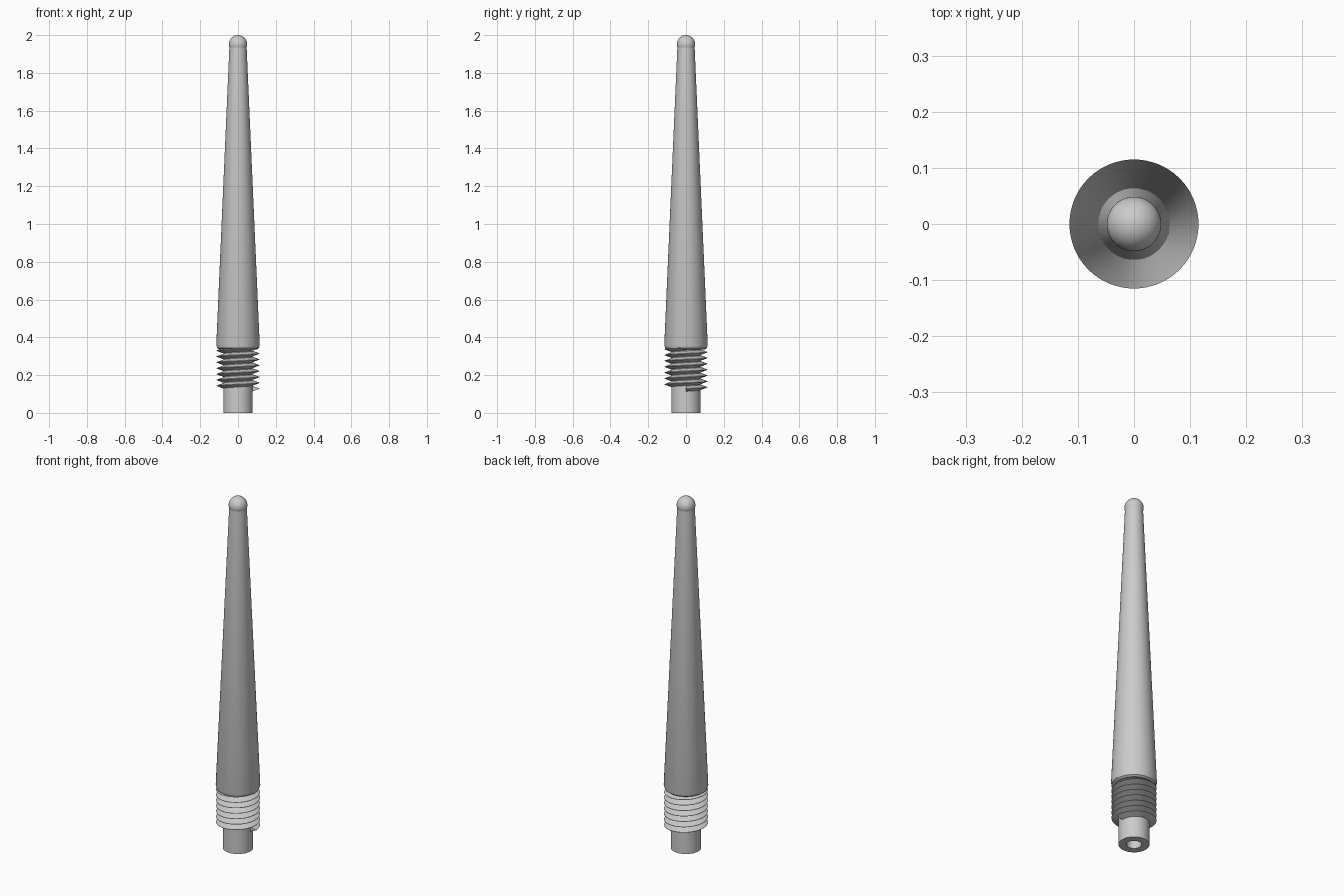
import bpy, math

cube = bpy.data.objects.get("Cube")
if cube:
    bpy.data.objects.remove(cube, do_unlink=True)

# One grey for the whole model
grey = bpy.data.materials.new("plain_grey")
grey.use_nodes = True
colour = (0.6, 0.6, 0.6, 1)
grey.diffuse_color = colour
grey.node_tree.nodes["Principled BSDF"].inputs["Base Color"].default_value = colour


def finish(name, verts, faces, angle=30):
    mesh = bpy.data.meshes.new(name)
    mesh.from_pydata(verts, [], faces)
    mesh.validate()
    mesh.materials.append(grey)
    obj = bpy.data.objects.new(name, mesh)
    bpy.context.collection.objects.link(obj)
    bpy.ops.object.select_all(action='DESELECT')
    obj.select_set(True)
    bpy.context.view_layer.objects.active = obj
    bpy.ops.object.shade_smooth_by_angle(angle=math.radians(angle))
    return obj


def lathe(name, profile, segments=64):
    """Spin (radius, z) points, listed bottom to top on the outside, about z."""
    verts, rings = [], []
    for r, z in profile:
        count = segments if r > 0 else 1
        rings.append([len(verts) + i for i in range(count)])
        for i in range(count):
            a = math.tau * i / segments
            verts.append((r * math.cos(a), r * math.sin(a), z))
    faces = []
    for low, high in zip(rings, rings[1:]):
        for i in range(segments):
            j = i + 1
            face = [low[i % len(low)], low[j % len(low)],
                    high[j % len(high)], high[i % len(high)]]
            faces.append(list(dict.fromkeys(face)))
    return finish(name, verts, faces)


def helix(name, root, crest, start, pitch, turns, steps=64):
    """Right-handed V thread starting on +x."""
    half = pitch * 0.48
    section = ((root, -half), (crest, -0.001), (crest, 0.001), (root, half))
    n = len(section)
    total = int(turns * steps)
    verts, faces = [], []
    for k in range(total + 1):
        a = math.tau * k / steps
        for r, dz in section:
            verts.append((r * math.cos(a), r * math.sin(a),
                          start + pitch * k / steps + dz))
    for k in range(total):
        for i in range(n):
            j = (i + 1) % n
            p, q = k * n, (k + 1) * n
            faces.append((p + i, q + i, q + j, p + j))
    faces.append(tuple(range(n)))
    faces.append(tuple(total * n + i for i in reversed(range(n))))
    return finish(name, verts, faces)


# Hollow stem running up into the mast, with a blind bore
lathe("stem", [(0, 0.3), (0.038, 0.3), (0.038, 0), (0.078, 0),
               (0.078, 0.37), (0, 0.37)])

# Screw thread around the stem
helix("screw_thread", 0.076, 0.113, 0.128, 0.031, 7)

# Tapered mast with a small bevel at its foot
lathe("mast", [(0, 0.336), (0.1, 0.336), (0.11, 0.343), (0.115, 0.36),
               (0.045, 1.95), (0, 1.95)])

# Rounded tip
tip_r = 0.0485
tip = [(tip_r * math.cos(t), 2 - tip_r + tip_r * math.sin(t))
       for t in (math.pi * (k / 24 - 0.5) for k in range(1, 24))]
lathe("round_tip", [(0, 2 - 2 * tip_r)] + tip + [(0, 2)])
